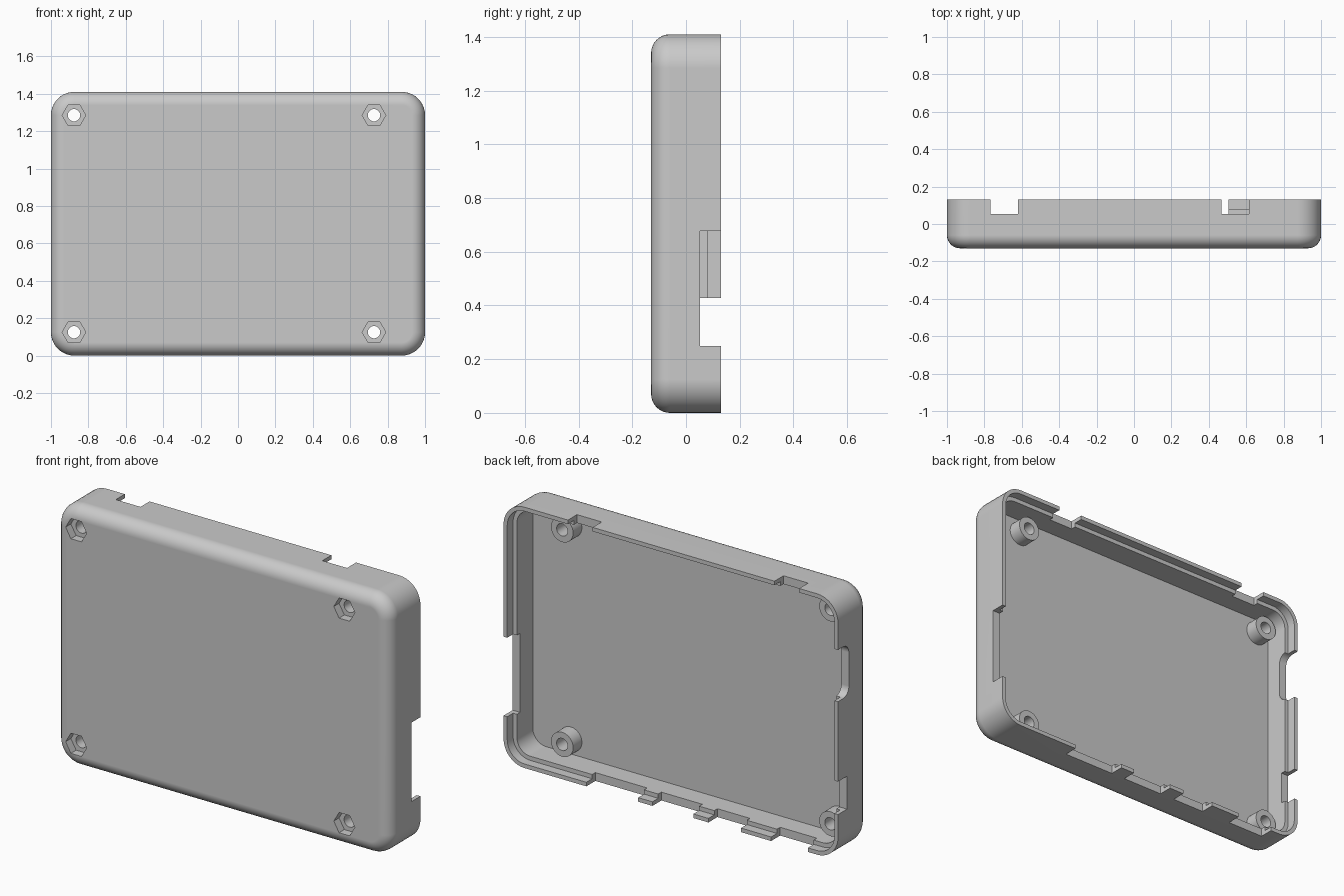
import bpy, bmesh, math
from mathutils import Matrix, Vector

cube = bpy.data.objects.get("Cube")
if cube:
    bpy.data.objects.remove(cube)

HEIGHT, FRONT, RIM = 1.41, -0.13, 0.13      # overall height, front and back planes
FLOOR, LEDGE, CUT = -0.055, 0.08, 0.053     # inner floor, lip ledge, notch depth
WALL, LIP = 0.045, 0.022                    # wall and lip thickness
CORNER, FILLET = 0.125, 0.07

grey = bpy.data.materials.new("light grey plastic")
grey.use_nodes = True
colour = (0.59, 0.59, 0.59, 1)
grey.diffuse_color = colour
grey.node_tree.nodes["Principled BSDF"].inputs["Base Color"].default_value = colour


def make_object(name, bm):
    bmesh.ops.recalc_face_normals(bm, faces=bm.faces[:])
    mesh = bpy.data.meshes.new(name)
    bm.to_mesh(mesh)
    bm.free()
    mesh.materials.append(grey)
    obj = bpy.data.objects.new(name, mesh)
    bpy.context.collection.objects.link(obj)
    return obj


def rounded_loop(bm, inset, y, steps=10):
    """Rounded rectangle of vertices in the xz plane."""
    r = CORNER - inset
    cx, cz = 1 - CORNER, HEIGHT / 2 - CORNER
    verts = []
    for quarter, (sx, sz) in enumerate([(1, 1), (-1, 1), (-1, -1), (1, -1)]):
        for i in range(steps + 1):
            a = math.pi / 2 * (quarter + i / steps)
            verts.append(bm.verts.new((sx * cx + r * math.cos(a), y,
                                       HEIGHT / 2 + sz * cz + r * math.sin(a))))
    return verts


def add_box(bm, x, y, z, bevel=0.0):
    size = Vector((x[1] - x[0], y[1] - y[0], z[1] - z[0]))
    centre = Vector((sum(x) / 2, sum(y) / 2, sum(z) / 2))
    verts = bmesh.ops.create_cube(
        bm, size=1, matrix=Matrix.Translation(centre) @ Matrix.Diagonal(size).to_4x4())["verts"]
    if bevel:
        edges = {e for v in verts for e in v.link_edges
                 if abs(e.verts[0].co.x - e.verts[1].co.x) > 0.01}
        bmesh.ops.bevel(bm, geom=list(edges), offset=bevel, segments=8,
                        profile=0.5, affect='EDGES')


def screw_prisms(name, radius, y0, y1, sides):
    """One prism along y at each of the four screw positions."""
    bm = bmesh.new()
    turn = Matrix.Rotation(math.pi / 2, 4, 'X') @ Matrix.Rotation(math.pi / 2, 4, 'Z')
    for x in (-0.877, 0.727):
        for z in (0.125, 1.285):
            bmesh.ops.create_cone(
                bm, cap_ends=True, segments=sides, radius1=radius, radius2=radius,
                depth=y1 - y0, matrix=Matrix.Translation((x, (y0 + y1) / 2, z)) @ turn)
    return make_object(name, bm)


def combine(target, tool, operation):
    mod = target.modifiers.new(tool.name, 'BOOLEAN')
    mod.operation, mod.solver, mod.object = operation, 'EXACT', tool
    bpy.context.view_layer.objects.active = target
    bpy.ops.object.modifier_apply(modifier=mod.name)
    bpy.data.objects.remove(tool)


# Tray: filleted outside, stepped lip, inner wall and floor
bm = bmesh.new()
section = []
for i in range(9):
    a = math.pi / 2 * i / 8
    section.append((FILLET * (1 - math.sin(a)), FRONT + FILLET * (1 - math.cos(a))))
section += [(0, RIM), (LIP, RIM), (LIP, LEDGE), (WALL, LEDGE), (WALL, FLOOR)]
loops = [rounded_loop(bm, inset, y) for inset, y in section]
for a, b in zip(loops, loops[1:]):
    for i in range(len(a)):
        j = (i + 1) % len(a)
        bm.faces.new((a[i], a[j], b[j], b[i]))
bm.faces.new(loops[0])
bm.faces.new(loops[-1])
tray = make_object("case_tray", bm)

# Screw bosses, through holes and hexagonal nut pockets
combine(tray, screw_prisms("screw_bosses", 0.066, FLOOR - 0.015, 0.02, 48), 'UNION')
combine(tray, screw_prisms("screw_holes", 0.033, -0.3, 0.3, 32), 'DIFFERENCE')
combine(tray, screw_prisms("nut_pockets", 0.063, -0.3, FRONT + 0.045, 6), 'DIFFERENCE')

# Connector notches in the rim
bm = bmesh.new()
depth = (CUT, 0.3)
for span in [(-0.768, -0.62), (0.467, 0.615)]:
    add_box(bm, span, depth, (HEIGHT - 0.1, HEIGHT + 0.1))
for span in [(0.195, 0.505), (-0.135, 0.11), (-0.42, -0.225), (-0.82, -0.60)]:
    add_box(bm, span, depth, (-0.1, 0.1))
add_box(bm, (0.9, 1.1), depth, (0.25, 0.677))
add_box(bm, (-1.1, -0.9), depth, (0.25, 0.428))
add_box(bm, (-1.1, -0.9), (0.037, 0.3), (0.86, 1.14), bevel=0.05)
combine(tray, make_object("connector_notches", bm), 'DIFFERENCE')

# Smooth rounded edges, crisp corners
bpy.ops.object.select_all(action='DESELECT')
tray.select_set(True)
bpy.context.view_layer.objects.active = tray
bpy.ops.object.shade_smooth_by_angle(angle=math.radians(30))
normals = tray.modifiers.new("even_shading", 'WEIGHTED_NORMAL')
normals.keep_sharp = True
